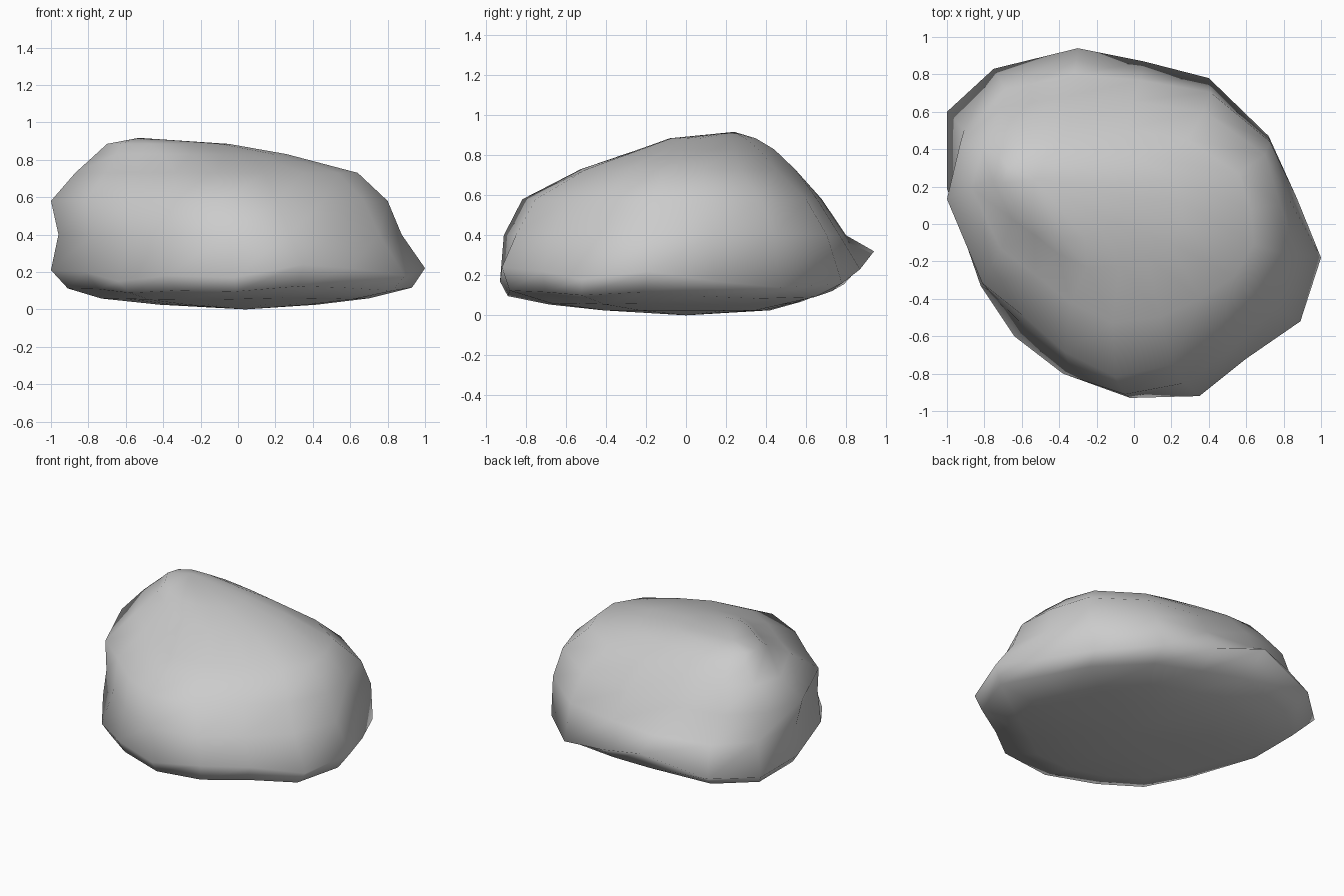
import bpy, bmesh

if "Cube" in bpy.data.objects:
    bpy.data.objects.remove(bpy.data.objects["Cube"])

# Plan outlines, counter-clockwise from the right: broad base and rounder crown
base = [(1, -.18), (.87, .14), (.72, .47), (.4, .78), (.05, .87), (-.3, .94),
        (-.75, .83), (-1, .6), (-1, .19), (-.82, -.33), (-.64, -.6),
        (-.38, -.8), (-.02, -.93), (.35, -.92), (.6, -.72), (.89, -.52)]
crown = [(1, -.08), (.98, .25), (.89, .58), (.53, .86), (.1, .92), (-.3, .94),
         (-.68, .86), (-.92, .62), (-1, .24), (-.79, -.32), (-.55, -.53),
         (-.3, -.77), (0, -.93), (.34, -.84), (.62, -.64), (.86, -.4)]

# Height wobble of the rim around the outline
lift = [-.01, -.06, -.09, -.07, 0, .09, -.01, -.02, -.02, -.03, -.08,
        -.05, -.06, .01, -.01, -.05]

# Levels: z, wobble share, x range, y range, blend to crown, skew in plan
levels = [(.025, 0, -.42, .42, -.42, .42, 0, 0),
          (.06, .1, -.73, .70, -.69, .58, 0, 0),
          (.12, .4, -.91, .93, -.90, .79, 0, 0),
          (.23, 1, -1.0, 1.0, -.94, .94, 0, 0),
          (.40, 0, -.96, .875, -.92, .80, .7, 0),
          (.58, 0, -1.0, .80, -.82, .68, 1, .02),
          (.73, 0, -.87, .64, -.51, .55, 1, .08),
          (.83, 0, -.76, .26, -.22, .44, 1, .12),
          (.885, 0, -.70, -.05, -.08, .34, 1, .12)]


def fit(v, span, lo, hi):
    return lo + (v + span) / (2 * span) * (hi - lo)


bm = bmesh.new()
rings = []
for z, share, x0, x1, y0, y1, mix, skew in levels:
    ring = []
    for a, b, up in zip(base, crown, lift):
        x = fit(a[0] + (b[0] - a[0]) * mix, 1, x0, x1)
        y = fit(a[1] + (b[1] - a[1]) * mix, .94, y0, y1)
        ring.append(bm.verts.new((x, y - skew * (x + .4), z + share * up)))
    rings.append(ring)

# Stone skin between neighbouring levels, closed by low and high points
n = len(base)
for lo, hi in zip(rings, rings[1:]):
    for i in range(n):
        j = (i + 1) % n
        bm.faces.new((lo[i], lo[j], hi[j], hi[i]))
foot = bm.verts.new((.04, 0, 0))
peak = bm.verts.new((-.53, .24, .917))
for i in range(n):
    j = (i + 1) % n
    bm.faces.new((rings[0][j], rings[0][i], foot))
    bm.faces.new((rings[-1][i], rings[-1][j], peak))
bmesh.ops.recalc_face_normals(bm, faces=bm.faces)
for f in bm.faces:
    f.smooth = True

mesh = bpy.data.meshes.new("boulder")
bm.to_mesh(mesh)
bm.free()
bpy.context.collection.objects.link(bpy.data.objects.new("boulder", mesh))
